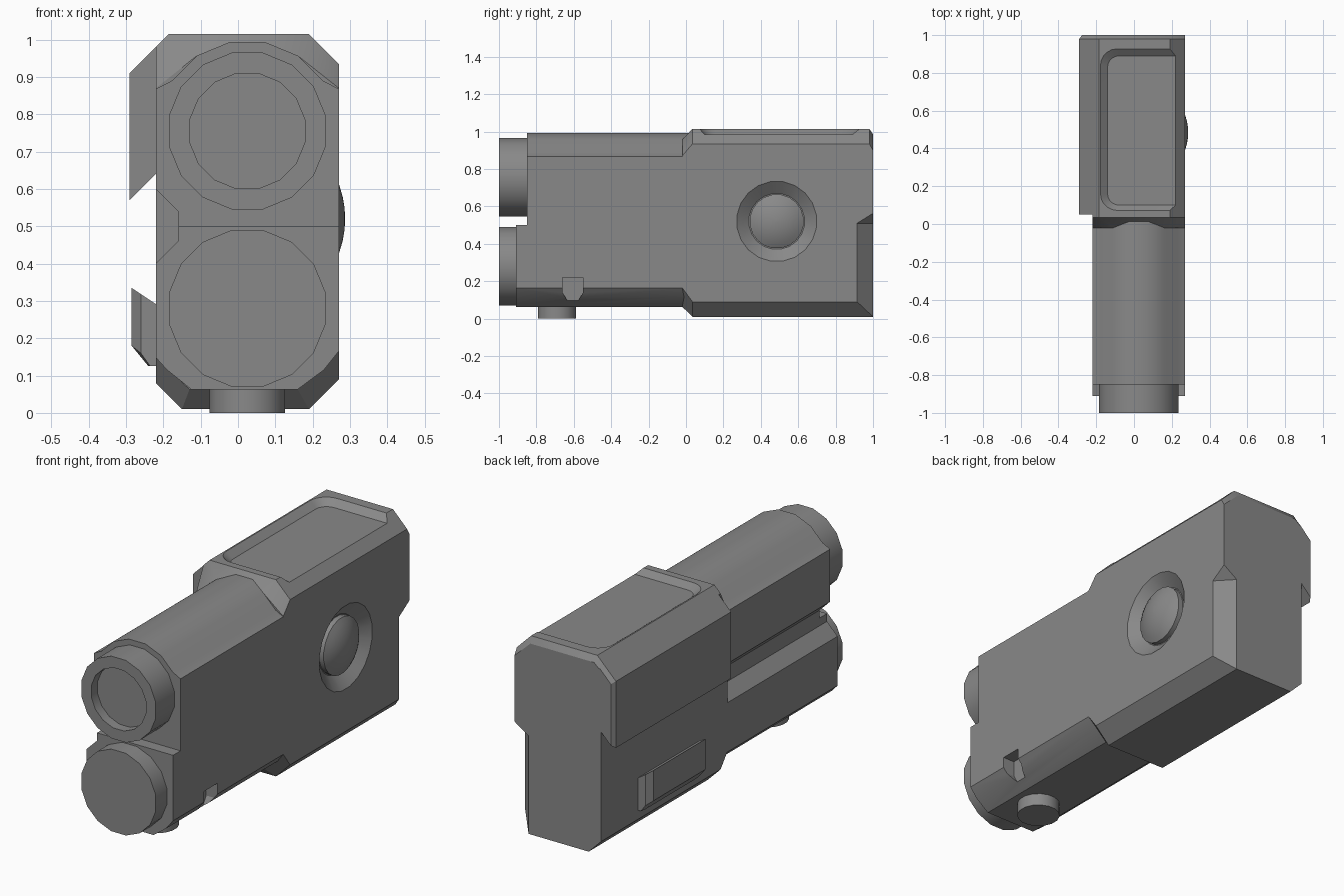
import bpy, bmesh, math
from mathutils import Matrix, Vector

cube = bpy.data.objects.get("Cube")
if cube:
    bpy.data.objects.remove(cube, do_unlink=True)

grey = bpy.data.materials.new("matte_grey")
grey.use_nodes = True
GREY = (0.25, 0.25, 0.25, 1)
grey.diffuse_color = GREY
grey.node_tree.nodes["Principled BSDF"].inputs["Base Color"].default_value = GREY


def finish(bm, name):
    bmesh.ops.recalc_face_normals(bm, faces=bm.faces[:])
    mesh = bpy.data.meshes.new(name)
    bm.to_mesh(mesh)
    bm.free()
    mesh.materials.append(grey)
    ob = bpy.data.objects.new(name, mesh)
    bpy.context.collection.objects.link(ob)
    return ob


def loft(name, rings):
    """Closed solid through rings of 3D points."""
    bm = bmesh.new()
    loops = [[bm.verts.new(p) for p in ring] for ring in rings]
    n = len(loops[0])
    for a, b in zip(loops, loops[1:]):
        for i in range(n):
            j = (i + 1) % n
            bm.faces.new((a[i], a[j], b[j], b[i]))
    bm.faces.new(loops[0])
    bm.faces.new(loops[-1])
    return finish(bm, name)


def along_y(name, *sections):
    return loft(name, [[(x, y, z) for x, z in pts] for y, pts in sections])


def turned(name, origin, axis, profile, sides):
    """Solid of revolution; profile lists (radius, distance along axis)."""
    rot = Vector((0, 0, 1)).rotation_difference(Vector(axis)).to_matrix().to_4x4()
    place = Matrix.Translation(origin) @ rot
    step = 2 * math.pi / sides
    return loft(name, [[place @ Vector((r * math.cos((i + .5) * step),
                                        r * math.sin((i + .5) * step), h))
                        for i in range(sides)] for r, h in profile])


def hull(name, pts):
    bm = bmesh.new()
    for p in pts:
        bm.verts.new(p)
    bmesh.ops.convex_hull(bm, input=bm.verts[:])
    return finish(bm, name)


def cut(ob, cutter):
    """Subtract the cutter, then remove it."""
    mod = ob.modifiers.new("cut", 'BOOLEAN')
    mod.operation = 'DIFFERENCE'
    mod.solver = 'EXACT'
    mod.object = cutter
    bpy.context.view_layer.update()
    mesh = bpy.data.meshes.new_from_object(
        ob.evaluated_get(bpy.context.evaluated_depsgraph_get()))
    ob.modifiers.clear()
    ob.data = mesh
    bpy.data.objects.remove(cutter, do_unlink=True)


def smooth(ob):
    ob.data.shade_smooth()
    ob.data.set_sharp_from_angle(angle=math.radians(30))


# Rear housing with chamfered edges and a sloped front shoulder
low = [(-.22, .08), (-.15, .01), (.19, .01), (.27, .09)]
full = low + [(.27, .935), (.19, 1.015), (-.185, 1.015), (-.22, .98)]
neck = [(-.22, .15), (-.13, .063), (.16, .063), (.27, .165),
        (.27, .87), (.16, .957), (-.11, .957), (-.22, .87)]
back = low + [(.27, .90), (.18, .985), (-.18, .985), (-.22, .95)]
rear = along_y("rear_housing", (-.02, neck), (.035, full), (.98, full), (1, back))

# Vertical rear corner bevel
cut(rear, hull("corner_cutter", [
    (x, y, z) for x, y, top in ((.35, .83, .51), (.11, 1.085, .51), (.35, 1.085, .67))
    for z in (-.1, top)]))


# Shallow top tray, open towards the left edge
def tray(z, x0, y0, y1, r):
    pts = [(.4, y0, z)]
    for cy, start in ((y0 + r, 270), (y1 - r, 180)):
        for k in range(6):
            a = math.radians(start - 18 * k)
            pts.append((x0 + r + r * math.cos(a), cy + r * math.sin(a), z))
    return pts + [(.4, y1, z)]


cut(rear, loft("tray_cutter", [tray(.985, -.14, .10, .89, .06),
                               tray(1.017, -.18, .07, .93, .09)]))

# Button well and domed button on the left side
cut(rear, turned("well_cutter", (.27, .485, .52), (1, 0, 0),
                 [(.15, -.05), (.215, 0), (.215, .05)], 20))
R = .274
dome = [(r, math.sqrt(R * R - r * r) - R + .017) for r in (.145, .12, .09, .06, .03, .004)]
button = turned("side_button", (.27, .485, .52), (1, 0, 0), [(.145, -.06)] + dome, 20)

# Side rail on the right of the rear housing
rail = [(-.29, .57), (-.21, .65), (-.21, .99), (-.29, .91)]
rail_end = [(-.275, .585), (-.21, .65), (-.21, .965), (-.275, .90)]
along_y("side_rail", (.05, rail), (.98, rail), (1, rail_end))

# Lever low on the right side
lever = [(-.285, .335), (-.21, .285), (-.21, .125), (-.24, .125), (-.285, .18)]
lever_end = [(-.26, .318), (-.21, .285), (-.21, .125), (-.235, .125), (-.26, .16)]
along_y("side_lever", (.22, lever_end), (.25, lever), (.67, lever), (.70, lever_end))

# Front housing: rounded upper barrel and longer lower block, with a side groove
CX, UP, DOWN = .025, .755, .28
arc = [(CX + .243 * math.cos(a), UP + .243 * math.sin(a))
       for a in (math.radians(33.75 + 22.5 * k) for k in range(6))]
upper = [(-.16, .5), (.27, .5), (.27, .868)] + arc + [(-.22, .868), (-.22, .60), (-.16, .54)]
lower = [(.27, .5), (-.16, .5), (-.16, .46), (-.22, .40), (-.22, .148), (-.19, .115),
         (-.125, .063), (.16, .063), (.23, .115), (.27, .165)]
barrel = along_y("upper_front_housing", (-.85, upper), (.03, upper))
block = along_y("lower_front_housing", (-.91, lower), (.03, lower))

# Notch in the lower left edge
notch = [(-.66, .22), (-.55, .22), (-.55, .14), (-.585, .08), (-.625, .08), (-.66, .14)]
cut(block, loft("notch_cutter", [[(x, y, z) for y, z in notch] for x in (.205, .4)]))

# Lamp tube with a recessed lens, lower end cap, and bottom knob
tube = turned("lamp_tube", (CX, -.84, UP), (0, -1, 0),
              [(.214, 0), (.214, .16), (.157, .16), (.157, .11)], 16)
cap = turned("lower_cap", (CX, -.90, DOWN), (0, -1, 0), [(.214, 0), (.214, .10)], 16)
knob = turned("bottom_knob", (CX, -.69, .10), (0, 0, -1), [(.103, 0), (.103, .10)], 16)

for ob in (rear, barrel, block, tube, cap, knob, button):
    smooth(ob)
